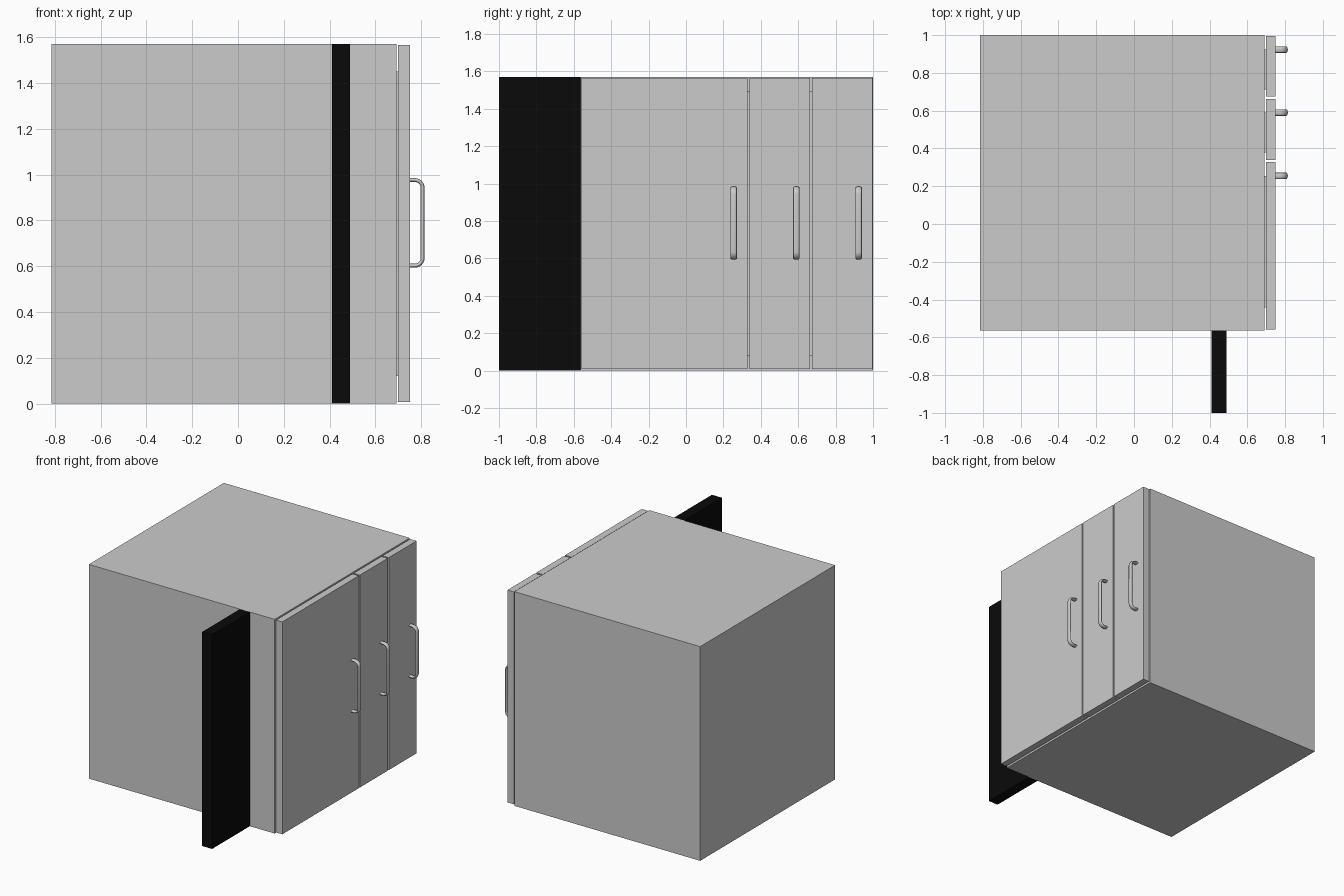
import bpy, math

if "Cube" in bpy.data.objects:
    bpy.data.objects.remove(bpy.data.objects["Cube"])


def box(name, x, y, z):
    """Box from (min, max) ranges."""
    bpy.ops.mesh.primitive_cube_add(size=1, location=[(a + b) / 2 for a, b in (x, y, z)])
    ob = bpy.context.object
    ob.name = name
    ob.scale = [b - a for a, b in (x, y, z)]
    bpy.ops.object.transform_apply(location=False, rotation=False, scale=True)
    return ob


H = 1.57
T = 0.08

# Hollow carcass, open towards the doors
carcass = box("cabinet_carcass", (-0.815, 0.692), (-0.563, 1.0), (0, H))
cavity = box("cavity_cutter", (-0.735, 0.9), (-0.563 + T, 1.0 - T), (T, H - T))
cavity.hide_render = True
cavity.hide_viewport = True
cut = carcass.modifiers.new("cavity", 'BOOLEAN')
cut.operation = 'DIFFERENCE'
cut.solver = 'EXACT'
cut.object = cavity

# Black fin panel standing out from the side
fin = box("black_panel", (0.41, 0.49), (-1.0, -0.563), (0, H))
black = bpy.data.materials.new("black")
black.diffuse_color = (0.003, 0.003, 0.003, 1)
black.use_nodes = True
black.node_tree.nodes["Principled BSDF"].inputs["Base Color"].default_value = black.diffuse_color
fin.data.materials.append(black)


def handle(name, y):
    """Bowed pull with an oval section, swept along a rounded path."""
    x0, x1, z0, z1, r = 0.748, 0.806, 0.602, 0.976, 0.034
    pts = [(x0, z0)]
    for cz, start in ((z0 + r, -90), (z1 - r, 0)):
        for i in range(7):
            a = math.radians(start + 15 * i)
            pts.append((x1 - r + r * math.cos(a), cz + r * math.sin(a)))
    pts.append((x0, z1))
    cu = bpy.data.curves.new(name, 'CURVE')
    cu.dimensions = '3D'
    cu.bevel_depth = 0.0085
    cu.bevel_resolution = 4
    cu.use_fill_caps = True
    sp = cu.splines.new('POLY')
    sp.points.add(len(pts) - 1)
    for p, (px, pz) in zip(sp.points, pts):
        p.co = (px, 0, pz, 1)
    sp.use_smooth = True
    ob = bpy.data.objects.new(name, cu)
    ob.location.y = y
    ob.scale.y = 2
    bpy.context.collection.objects.link(ob)


# Doors with a raised inner liner and a pull each
for i, (y0, y1) in enumerate(((-0.558, 0.328), (0.34, 0.663), (0.675, 0.996)), 1):
    box(f"door_{i}", (0.699, 0.75), (y0, y1), (0.008, 1.565))
    left = y0 + (0.115 if i == 1 else 0.038)
    box(f"door_liner_{i}", (0.68, 0.699), (left, y1 - 0.073), (0.12, 1.45))
    handle(f"handle_{i}", y1 - 0.073)
